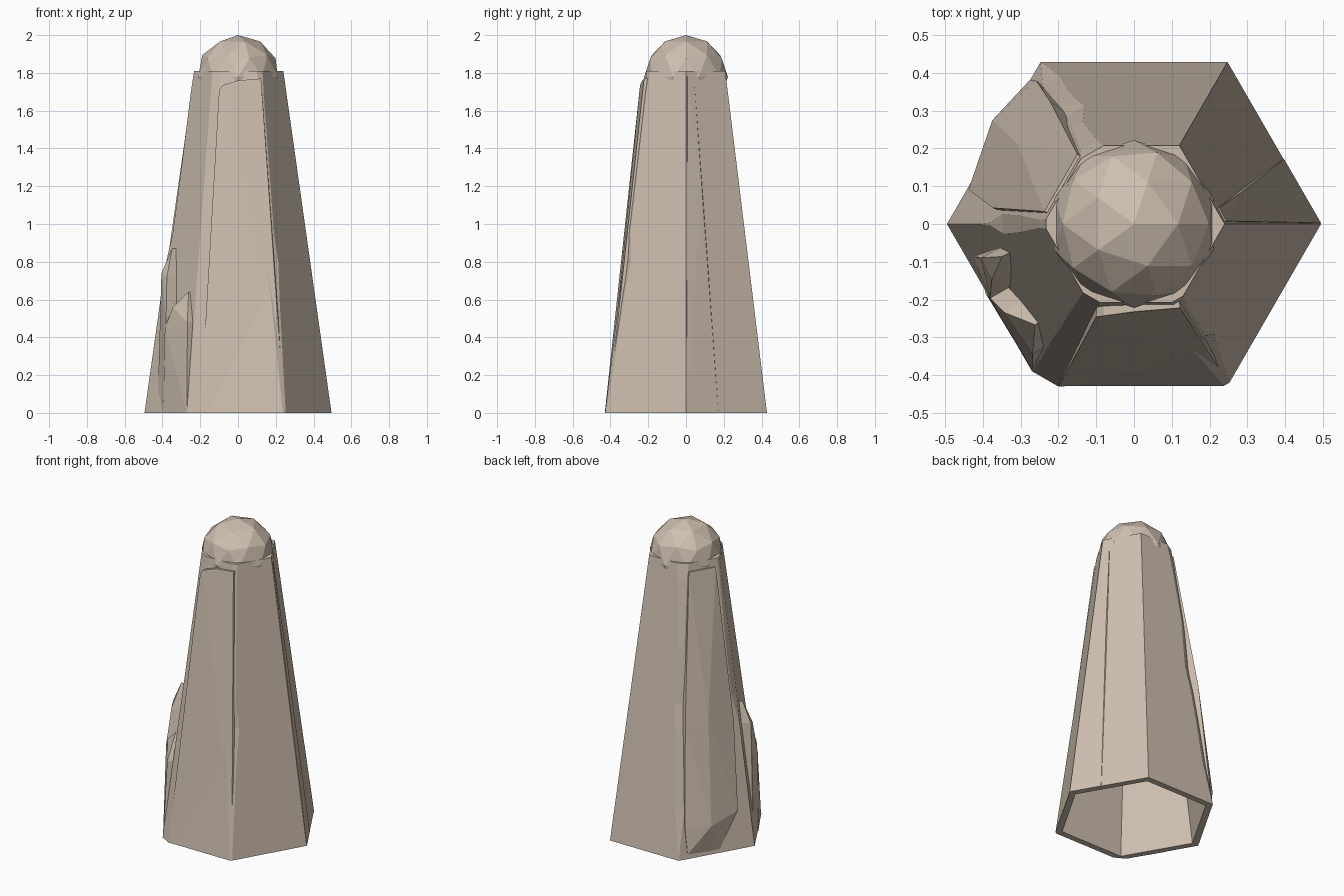
import bpy, bmesh, math
from mathutils import Vector

if "Cube" in bpy.data.objects:
    bpy.data.objects.remove(bpy.data.objects["Cube"])

H, R0, R1 = 1.81, 0.495, 0.24
stone = bpy.data.materials.new("warm tan stone")
stone.diffuse_color = (0.62, 0.52, 0.43, 1)
stone.use_nodes = True
stone.node_tree.nodes["Principled BSDF"].inputs["Base Color"].default_value = stone.diffuse_color


def rad(z):
    return R0 + (R1 - R0) * z / H


def corner(k, z, r=None):
    r = rad(z) if r is None else r
    a = math.radians(60 * k)
    return Vector((r * math.cos(a), r * math.sin(a), z))


def finish(bm, name):
    bmesh.ops.remove_doubles(bm, verts=bm.verts[:], dist=0.0005)
    bmesh.ops.recalc_face_normals(bm, faces=bm.faces[:])
    me = bpy.data.meshes.new(name)
    bm.to_mesh(me)
    bm.free()
    me.materials.append(stone)
    ob = bpy.data.objects.new(name, me)
    bpy.context.collection.objects.link(ob)
    return ob


def slab(name, angle, pts):
    """Convex chiselled plate; pts = (along face, distance from axis, z)."""
    a = math.radians(angle)
    n = Vector((math.cos(a), math.sin(a), 0))
    t = Vector((-math.sin(a), math.cos(a), 0))
    bm = bmesh.new()
    for u, d, z in pts:
        inner = rad(z) * 0.866 - 0.015
        bm.verts.new(t * u + n * d + Vector((0, 0, z)))
        bm.verts.new(t * u * 0.98 + n * inner + Vector((0, 0, z)))
    res = bmesh.ops.convex_hull(bm, input=bm.verts[:])
    junk = [v for v in bm.verts if not v.link_faces]
    bmesh.ops.delete(bm, geom=junk, context='VERTS')
    bmesh.ops.dissolve_limit(bm, angle_limit=0.01, verts=bm.verts[:], edges=bm.edges[:])
    return finish(bm, name)


# Hollow six-sided tower; each corner has its own chipped width per height
zs = [0, 0.3, 0.6, 0.8, 0.95, 1.3, 1.7, H]
chips = {
    1: [0, 0, 0, 0, 0, 0, 0, 0],
    2: [0.0, 0.03, 0.03, 0.035, 0.05, 0.02, 0.03, 0.04],
    3: [0, 0, 0, 0.005, 0.03, 0.025, 0.012, 0.015],
    4: [0.045, 0.04, 0.04, 0.04, 0.035, 0.035, 0.03, 0.03],
    5: [0.01, 0.02, 0.03, 0.045, 0.02, 0.018, 0.015, 0.02],
}
bm = bmesh.new()
rings = []
for i, z in enumerate(zs):
    ring = []
    for k in range(6):
        c = corner(k, z)
        w = chips.get(k, [0] * 8)[i]
        for nb in (k - 1, k + 1):
            ring.append(bm.verts.new(c + (corner(nb, z) - c).normalized() * w))
    rings.append(ring)
for z in (H, 0):                       # inside wall
    ring = []
    for k in range(6):
        v = corner(k, z, rad(z) - 0.045)
        ring += [bm.verts.new(v), bm.verts.new(v)]
    rings.append(ring)
rings.append(rings[0])
for a, b in zip(rings, rings[1:]):
    for j in range(12):
        m = (j + 1) % 12
        bm.faces.new((a[j], a[m], b[m], b[j]))
finish(bm, "tower_shell")

# Rounded cap, low-poly ball set into the tower top
bm = bmesh.new()
bmesh.ops.create_icosphere(bm, subdivisions=2, radius=0.222)
for v in bm.verts:
    v.co.z += 1.778
finish(bm, "domed_cap")

# Front facing plate, turned slightly and standing proud near the top
slab("front_plate", 270, [
    (-0.20, 0.43, 0), (0.25, 0.402, 0), (0.23, 0.405, 0.1),
    (-0.10, 0.246, 1.71), (-0.08, 0.243, 1.735), (0.0, 0.232, 1.76), (0.122, 0.222, 1.77)])

# Broad plate on the back left face with an undercut foot
slab("back_left_plate", 150, [
    (-0.19, 0.43, 0.03), (0.02, 0.425, 0.02),
    (-0.20, 0.415, 0.2), (-0.05, 0.462, 0.2), (0.14, 0.425, 0.25),
    (-0.17, 0.355, 0.85), (-0.03, 0.375, 0.85), (0.15, 0.345, 0.8),
    (-0.085, 0.222, 1.76), (0.09, 0.222, 1.76)])

# Upright chunks left at the foot of the front left face
slab("left_foot_chunk", 210, [
    (-0.14, 0.41, 0.0), (-0.03, 0.432, 0.0), (-0.13, 0.40, 0.5),
    (-0.02, 0.428, 0.5), (-0.125, 0.396, 0.74), (-0.06, 0.40, 0.72),
    (-0.10, 0.345, 0.87)])
slab("left_foot_block", 210, [
    (-0.04, 0.432, 0.0), (0.20, 0.427, 0.0), (-0.03, 0.43, 0.45),
    (0.165, 0.405, 0.48), (0.03, 0.415, 0.56), (0.10, 0.36, 0.64)])

# Thin raised skins on the right faces with slanting break lines
slab("right_back_skin", 30, [
    (-0.245, 0.43, 0), (-0.05, 0.43, 0), (-0.05, 0.376, 0.4),
    (-0.065, 0.347, 0.68), (-0.07, 0.288, 1.2), (-0.075, 0.217, 1.76), (-0.115, 0.215, 1.78)])
